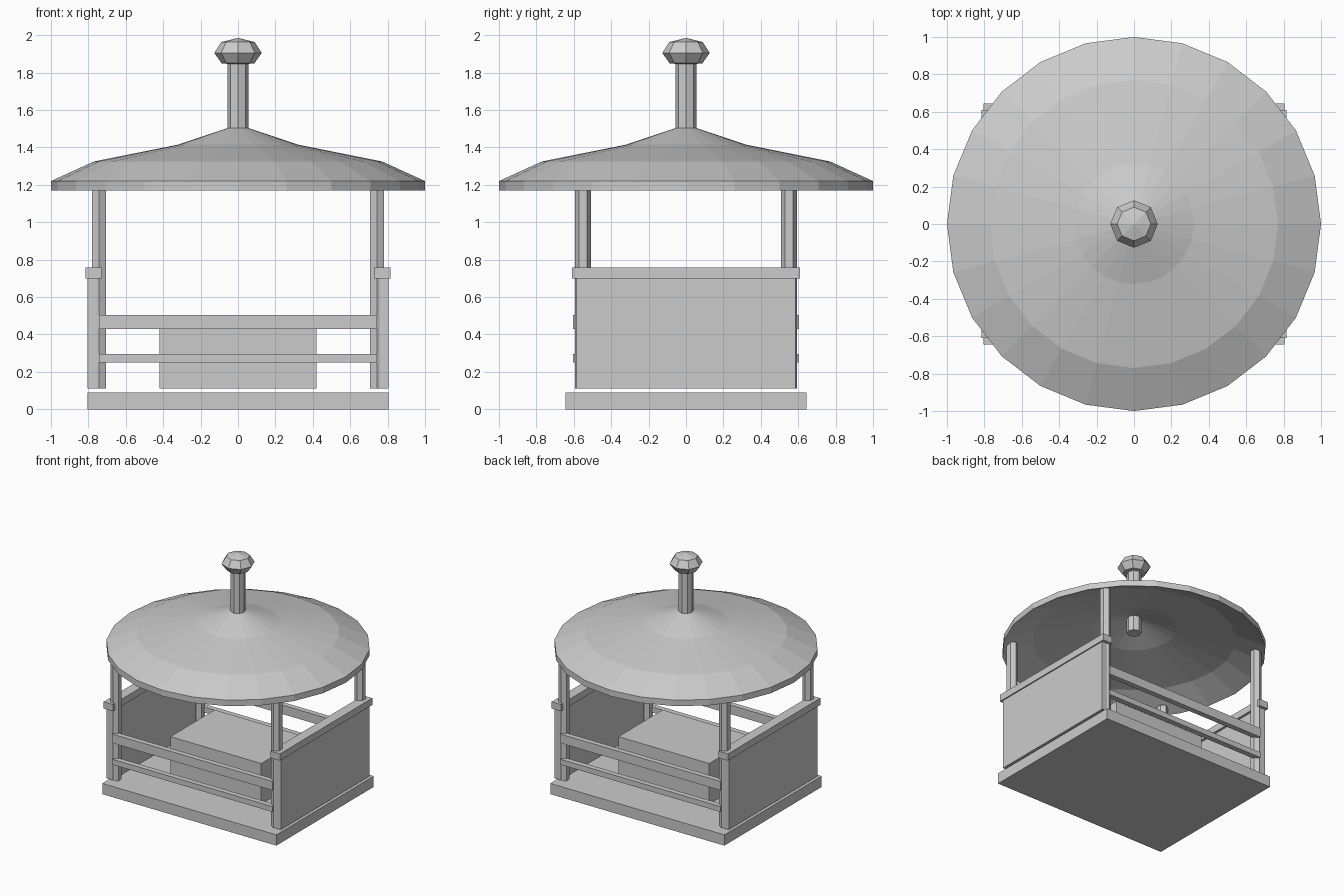
import bpy, bmesh
from math import cos, sin, pi

old = bpy.data.objects.get("Cube")
if old:
    bpy.data.objects.remove(old, do_unlink=True)

GREY = (0.6, 0.6, 0.6, 1)
mat = bpy.data.materials.new("plain_grey")
mat.use_nodes = True
mat.diffuse_color = GREY
next(n for n in mat.node_tree.nodes
     if n.type == 'BSDF_PRINCIPLED').inputs["Base Color"].default_value = GREY


def finish(name, bm):
    bmesh.ops.recalc_face_normals(bm, faces=bm.faces)
    mesh = bpy.data.meshes.new(name)
    bm.to_mesh(mesh)
    bm.free()
    mesh.materials.append(mat)
    ob = bpy.data.objects.new(name, mesh)
    bpy.context.collection.objects.link(ob)
    return ob


def box(name, x, y, z):
    """Box from (low, high) ranges."""
    bm = bmesh.new()
    bmesh.ops.create_cube(bm, size=1)
    for v in bm.verts:
        for i, (lo, hi) in enumerate((x, y, z)):
            v.co[i] = lo + (hi - lo) * (v.co[i] + 0.5)
    return finish(name, bm)


def lathe(name, profile, sides, x=0, y=0):
    """Solid of revolution with a corner on the y axis; ends are capped."""
    bm = bmesh.new()
    rings = [[bm.verts.new((x + r * sin(2 * pi * k / sides),
                            y + r * cos(2 * pi * k / sides), z))
              for k in range(sides)] for r, z in profile]
    for a, b in zip(rings, rings[1:]):
        for k in range(sides):
            n = (k + 1) % sides
            bm.faces.new((a[k], a[n], b[n], b[k]))
    bm.faces.new(rings[0])
    bm.faces.new(rings[-1])
    return finish(name, bm)


# Floor slab and central table
box("floor", (-0.805, 0.805), (-0.643, 0.643), (0, 0.09))
box("table", (-0.42, 0.42), (-0.293, 0.293), (0.11, 0.45))

# Side walls with cap rails, and hexagonal corner posts
for side, s in (("left", 1), ("right", -1)):
    def span(a, b):
        return sorted((s * a, s * b))
    box(side + "_wall", span(0.75, 0.805), (-0.585, 0.585), (0.11, 0.7))
    box(side + "_wall_cap", span(0.73, 0.815), (-0.61, 0.61), (0.7, 0.757))
    for end, e in (("front", -1), ("back", 1)):
        lathe(f"{end}_{side}_post", [(0.0425, 0.11), (0.0425, 1.2)], 6,
              s * 0.743, e * 0.55)

# Railings across the front and back
for end, e in (("front", -1), ("back", 1)):
    depth = sorted((e * 0.56, e * 0.605))
    box(end + "_upper_rail", (-0.743, 0.743), depth, (0.43, 0.505))
    box(end + "_lower_rail", (-0.743, 0.743), depth, (0.25, 0.295))

# Roof shell: upper slope, then the same slope lowered for the underside
slope = [(0.05, 1.505), (0.32, 1.415), (0.77, 1.325), (1, 1.22)]
under = [(r, z - 0.05) for r, z in reversed(slope)]
lathe("roof", slope + under, 24)

# Pole through the roof and its faceted knob
lathe("pole", [(0.056, 1.33), (0.056, 1.87)], 8)
lathe("knob", [(0.04, 1.845), (0.088, 1.85), (0.127, 1.905),
               (0.09, 1.963), (0.002, 1.985)], 8)
